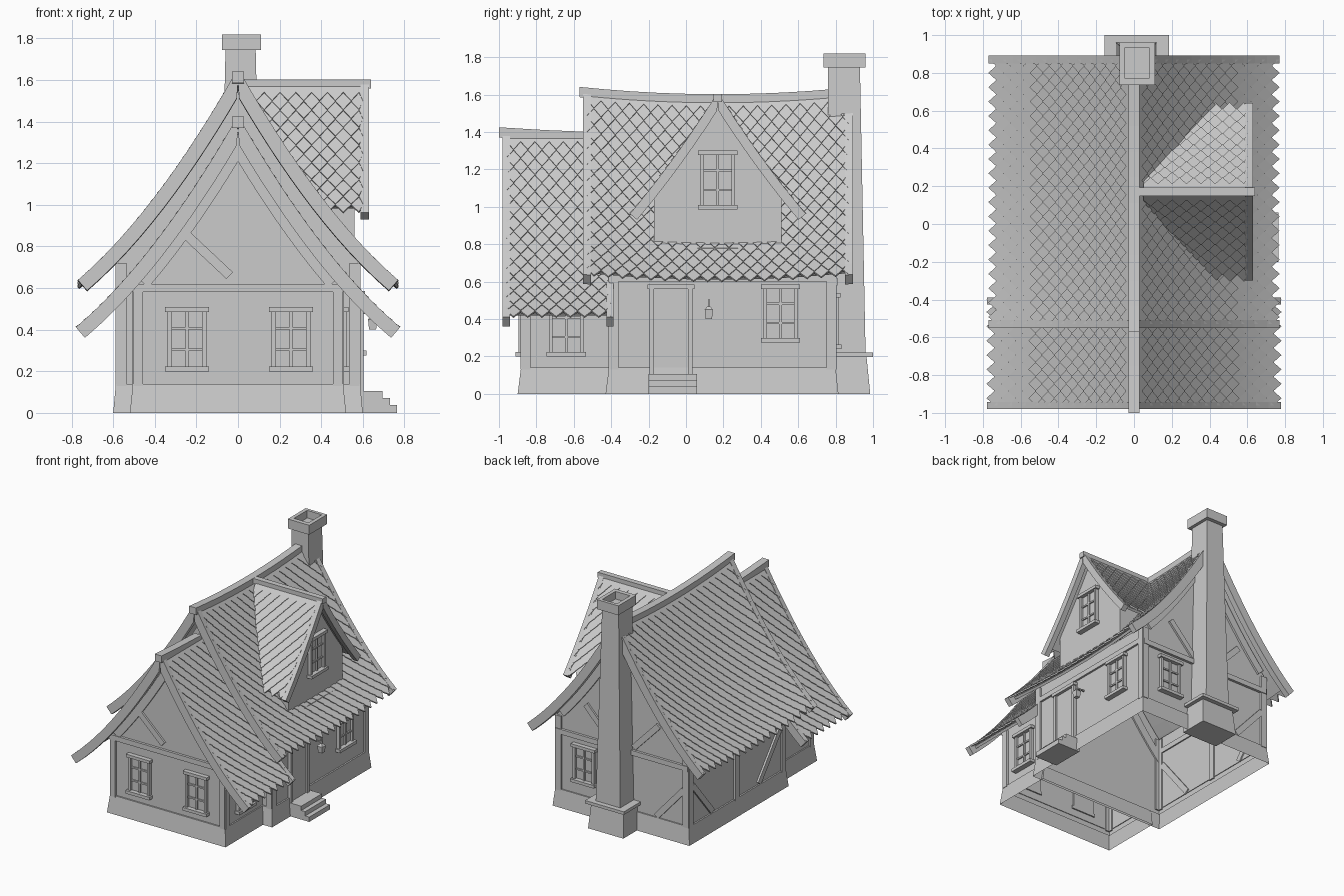
import bpy, bmesh, math
from mathutils import Vector as V

if "Cube" in bpy.data.objects:
    bpy.data.objects.remove(bpy.data.objects["Cube"])


def finish(bm, name):
    bmesh.ops.recalc_face_normals(bm, faces=bm.faces)
    me = bpy.data.meshes.new(name)
    bm.to_mesh(me)
    bm.free()
    ob = bpy.data.objects.new(name, me)
    bpy.context.collection.objects.link(ob)
    return ob


def loft(bm, rings, caps=True):
    vs = [[bm.verts.new(p) for p in r] for r in rings]
    n = len(vs[0])
    for a, b in zip(vs, vs[1:]):
        for i in range(n):
            bm.faces.new((a[i], a[(i + 1) % n], b[(i + 1) % n], b[i]))
    if caps:
        bm.faces.new(vs[0])
        bm.faces.new(vs[-1])


def rect(x0, x1, y0, y1, z):
    return [(x0, y0, z), (x1, y0, z), (x1, y1, z), (x0, y1, z)]


def box(bm, x0, x1, y0, y1, z0, z1):
    loft(bm, [rect(x0, x1, y0, y1, z0), rect(x0, x1, y0, y1, z1)])


# Wall frames: (u, outward n, z) -> world
def front(u, n, z): return (u, -0.87 - n, z)
def back(u, n, z): return (u, 0.79 + n, z)
def right(u, n, z): return (0.575 + n, u, z)
def left(u, n, z): return (-0.575 - n, u, z)
def wing_right(u, n, z): return (0.495 + n, u, z)
def wing_left(u, n, z): return (-0.495 - n, u, z)
def main_front(u, n, z): return (u, -0.40 - n, z)
def dormer_face(u, n, z): return (0.56 + n, u, z)


def beam(bm, F, a, b, w, d=0.015):
    """Timber laid flat on a wall between two (u, z) points."""
    a, b = V(a), V(b)
    s = (b - a).normalized().orthogonal() * w / 2
    loft(bm, [[F(p.x, n, p.y) for p in (a + s, b + s, b - s, a - s)] for n in (-0.01, d)])


def profile(p0, c, p2, sag=lambda l: 0):
    """Concave roof curve, parametrised by slope length; returns point+normal function."""
    p0, c, p2 = V(p0), V(c), V(p2)
    pts = [p0 * (1 - t) ** 2 + c * 2 * t * (1 - t) + p2 * t * t for t in [i / 40 for i in range(41)]]
    acc = [0]
    for a, b in zip(pts, pts[1:]):
        acc.append(acc[-1] + (b - a).length)

    def f(d, l, off=0):
        i = max(0, min(39, next((k for k in range(40) if acc[k + 1] >= d), 39)))
        t = (pts[i + 1] - pts[i]).normalized()
        p = pts[i] + t * (d - acc[i]) + V((-t.y, t.x)) * off
        return max(p.x, 0), p.y + sag(l)
    return f, acc[-1]


main_f, main_L = profile((0, 1.595), (0.383, 0.925), (0.755, 0.605), lambda l: 0.035 * ((l - 0.17) / 0.7) ** 2 - 0.02)
wing_f, wing_L = profile((0, 1.385), (0.39, 0.71), (0.765, 0.395))
dorm_f, dorm_L = profile((0, 1.575), (0.225, 1.22), (0.455, 0.95))
YC = 0.17
MAIN = [lambda a, l, z: (a, l, z), lambda a, l, z: (-a, l, z)]
DORM = [lambda a, l, z: (l, YC + a, z), lambda a, l, z: (l, YC - a, z)]


def strip(bm, f, M, d0, d1, l0, l1, o, i, n=14):
    """Curved slab following a roof profile."""
    rings = []
    for k in range(n + 1):
        d = d0 + (d1 - d0) * k / n
        rings.append([M(q[0], l, q[1]) for l, q in
                      ((l0, f(d, l0, o)), (l1, f(d, l1, o)), (l1, f(d, l1, i)), (l0, f(d, l0, i)))])
    loft(bm, rings)


def roof(name, f, L, maps, l0, l1, keep=lambda x, y, z: True):
    # Deck under the tiles, in sections so it follows the sag
    bm = bmesh.new()
    secs = 5
    for M in maps:
        for k in range(secs):
            a, b = (l0 + (l1 - l0) * j / secs for j in (k, k + 1))
            strip(bm, f, M, 0, L - 0.06, a, b, 0, -0.02)
    finish(bm, name + "_deck")
    # Pointed overlapping tiles
    bm = bmesh.new()
    w, rows = 0.076, round(L / 0.053)
    p = L / rows
    shape = [(0, p), (w / 2, 0), (w / 2, -p), (-w / 2, -p), (-w / 2, 0)]
    for M in maps:
        for r in range(1, rows):
            l = l0 + (r % 2) * w / 2
            while l < l1 + w / 2:
                a, z = f(r * p, l)
                if keep(*M(a, l, z)):
                    rings = []
                    for th in (0, 0.011):
                        ring = []
                        for du, dd in shape:
                            ll = min(max(l + du, l0), l1)
                            q = f(r * p + dd, ll, 0.002 + th + 0.006 * (dd / p + 1))
                            ring.append(M(q[0], ll, q[1]))
                        rings.append(ring)
                    loft(bm, rings)
                l += w
    finish(bm, name + "_tiles")


def bargeboards(name, f, L, maps, spans, o=0.022, i=-0.045):
    bm = bmesh.new()
    for M in maps:
        for l0, l1 in spans:
            strip(bm, f, M, 0, L, l0, l1, o, i)
    finish(bm, name)


def above_main(x, y, z):
    d = next((k * 0.02 for k in range(70) if main_f(k * 0.02, y)[0] >= x), main_L)
    return z > main_f(d, y)[1] - 0.03


# Roofs
roof("main_roof", main_f, main_L, MAIN, -0.53, 0.87)
roof("wing_roof", wing_f, wing_L, MAIN, -0.96, -0.40)
roof("dormer_roof", dorm_f, dorm_L, DORM, 0.05, 0.60, above_main)
bargeboards("main_bargeboards", main_f, main_L, MAIN, [(-0.55, -0.508), (0.85, 0.892)])
bargeboards("wing_bargeboards", wing_f, wing_L, MAIN, [(-0.98, -0.942), (-0.425, -0.388)])
bargeboards("dormer_bargeboards", dorm_f, dorm_L, DORM, [(0.588, 0.63)], 0.02, -0.03)

# Ridge beams
bm = bmesh.new()
rings = []
for k in range(11):
    y = -0.57 + 1.36 * k / 10
    z = 1.602 + 0.035 * ((y - YC) / 0.7) ** 2
    rings.append([(-0.03, y, z - 0.055), (0.03, y, z - 0.055), (0.03, y, z), (-0.03, y, z)])
loft(bm, rings)
loft(bm, [[(-0.03, y, z - 0.055), (0.03, y, z - 0.055), (0.03, y, z), (-0.03, y, z)]
          for y, z in ((-1, 1.425), (-0.75, 1.41), (-0.5, 1.40))])
box(bm, 0.02, 0.64, YC - 0.022, YC + 0.022, 1.56, 1.602)
finish(bm, "ridge_beams")


# Walls with curved gables, open below and under the roof
def walls(name, f, hw, l0, l1, zb, M):
    half = []
    for k in range(60):
        a, z = f(k * 0.03, (l0 + l1) / 2, -0.02)
        if a >= hw:
            break
        half.append((a, z))
    half += [(hw, z), (hw, zb)]
    ring = half + [(-a, z) for a, z in reversed(half) if a > 0.001]
    bm = bmesh.new()
    loft(bm, [[M(a, l, z) for a, z in ring] for l in (l0, l1)])
    bmesh.ops.recalc_face_normals(bm, faces=bm.faces)
    bmesh.ops.delete(bm, geom=[g for g in bm.faces if abs(g.normal.z) > 0.1], context='FACES')
    finish(bm, name)


walls("main_walls", main_f, 0.575, -0.40, 0.79, 0.1, MAIN[0])
walls("wing_walls", wing_f, 0.495, -0.87, -0.40, 0.1, MAIN[0])
walls("dormer_walls", dorm_f, 0.34, 0.25, 0.56, 0.74, DORM[0])

# Sloped stone plinths
bm = bmesh.new()
loft(bm, [rect(-0.6, 0.6, -0.43, 0.815, 0), rect(-0.587, 0.587, -0.412, 0.80, 0.14),
          rect(-0.57, 0.57, -0.40, 0.785, 0.14)], False)
loft(bm, [rect(-0.52, 0.52, -0.9, -0.41, 0), rect(-0.505, 0.505, -0.882, -0.41, 0.14),
          rect(-0.49, 0.49, -0.865, -0.41, 0.14)], False)
finish(bm, "plinth")

# Timber framing
bm = bmesh.new()
beam(bm, front, (-0.51, 0.6), (0.51, 0.6), 0.04, 0.02)
beam(bm, front, (-0.285, 0.89), (-0.04, 0.66), 0.045)
beam(bm, back, (-0.58, 0.6), (0.58, 0.6), 0.04, 0.02)
beam(bm, back, (-0.54, 0.42), (-0.3, 0.15), 0.045)
beam(bm, back, (0.32, 0.87), (0.1, 0.64), 0.045)
beam(bm, back, (-0.32, 0.87), (-0.1, 0.64), 0.045)
for s in (-1, 1):
    beam(bm, back, (s * 0.56, 0.13), (s * 0.56, 0.72), 0.05)
    beam(bm, main_front, (s * 0.56, 0.13), (s * 0.56, 0.72), 0.05)
    beam(bm, front, (s * 0.48, 0.13), (s * 0.48, 0.6), 0.045)
for F in (right, left):
    beam(bm, F, (-0.385, 0.13), (-0.385, 0.72), 0.05)
    beam(bm, F, (0.775, 0.13), (0.775, 0.72), 0.05)
    beam(bm, F, (-0.4, 0.62), (0.79, 0.62), 0.04)
for F in (wing_right, wing_left):
    beam(bm, F, (-0.855, 0.13), (-0.855, 0.6), 0.045)
beam(bm, left, (0.2, 0.13), (0.2, 0.7), 0.05)
beam(bm, left, (-0.08, 0.15), (-0.36, 0.5), 0.045)
beam(bm, left, (0.5, 0.15), (0.75, 0.45), 0.045)
beam(bm, dormer_face, (YC - 0.345, 0.765), (YC + 0.345, 0.765), 0.03, 0.025)
for M in MAIN:  # curved rafters against the gables
    strip(bm, wing_f, M, 0.03, 0.88, -0.885, -0.865, -0.03, -0.09)
    strip(bm, main_f, M, 0.03, 1.0, 0.785, 0.805, -0.03, -0.09)
finish(bm, "timber_framing")


def wbox(bm, F, u0, u1, n0, n1, z0, z1):
    loft(bm, [[F(u, n, z) for u, n in ((u0, n0), (u1, n0), (u1, n1), (u0, n1))] for z in (z0, z1)])


def window(name, F, u, z0, z1, rows=3, hw=0.105):
    bm = bmesh.new()
    w = hw - 0.012
    wbox(bm, F, u - hw, u + hw, -0.01, 0.042, z0, z0 + 0.024)
    wbox(bm, F, u - hw, u + hw, -0.01, 0.036, z1 - 0.024, z1)
    for s in (-1, 1):
        wbox(bm, F, u + s * w, u + s * (w - 0.02), -0.01, 0.026, z0 + 0.02, z1 - 0.02)
    wbox(bm, F, u - 0.007, u + 0.007, -0.01, 0.018, z0 + 0.02, z1 - 0.02)
    for k in range(1, rows):
        z = z0 + (z1 - z0) * k / rows
        wbox(bm, F, u - w, u + w, -0.01, 0.016, z - 0.006, z + 0.006)
    wbox(bm, F, u - w, u + w, -0.01, 0.006, z0 + 0.01, z1 - 0.01)
    finish(bm, name)


window("front_window_left", front, -0.245, 0.2, 0.51)
window("front_window_right", front, 0.255, 0.2, 0.51)
window("wing_side_window", wing_right, -0.64, 0.2, 0.51)
window("main_side_window", right, 0.505, 0.275, 0.585)
window("back_window", back, 0.33, 0.24, 0.54)
window("dormer_window", dormer_face, YC, 0.985, 1.3)

# Door and steps
bm = bmesh.new()
wbox(bm, right, -0.205, 0.045, -0.01, 0.035, 0.56, 0.585)
for s in (-1, 1):
    wbox(bm, right, -0.08 + s * 0.115, -0.08 + s * 0.092, -0.01, 0.028, 0.1, 0.56)
wbox(bm, right, -0.18, 0.02, -0.01, 0.012, 0.1, 0.56)
finish(bm, "door")
bm = bmesh.new()
for x, z0, z1 in ((0.765, 0, 0.038), (0.73, 0.038, 0.072), (0.695, 0.072, 0.106)):
    box(bm, 0.57, x, -0.2, 0.06, z0, z1)
finish(bm, "door_steps")

# Lantern on a bracket
bm = bmesh.new()
box(bm, 0.57, 0.655, 0.117, 0.127, 0.475, 0.485)
box(bm, 0.642, 0.652, 0.117, 0.127, 0.45, 0.505)
loft(bm, [rect(x0, x1, y0, y1, z) for x0, x1, y0, y1, z in
          ((0.63, 0.664, 0.105, 0.139, 0.4), (0.625, 0.669, 0.1, 0.144, 0.45), (0.64, 0.654, 0.115, 0.129, 0.468))])
finish(bm, "lantern")

# Chimney with ledge and hollow cap
bm = bmesh.new()
loft(bm, [rect(-0.14, 0.17, 0.76, 0.985, 0), rect(-0.125, 0.155, 0.76, 0.965, 0.2)])
box(bm, -0.155, 0.185, 0.775, 1.0, 0.198, 0.222)
loft(bm, [rect(-0.095, 0.12, 0.75, 0.96, 0.222), rect(-0.06, 0.085, 0.76, 0.93, 1.745)])
loft(bm, [rect(-0.078, 0.11, 0.735, 0.96, 1.745), rect(-0.078, 0.11, 0.735, 0.96, 1.82),
          rect(-0.048, 0.08, 0.77, 0.935, 1.82), rect(-0.048, 0.08, 0.77, 0.935, 1.76)])
finish(bm, "chimney")
